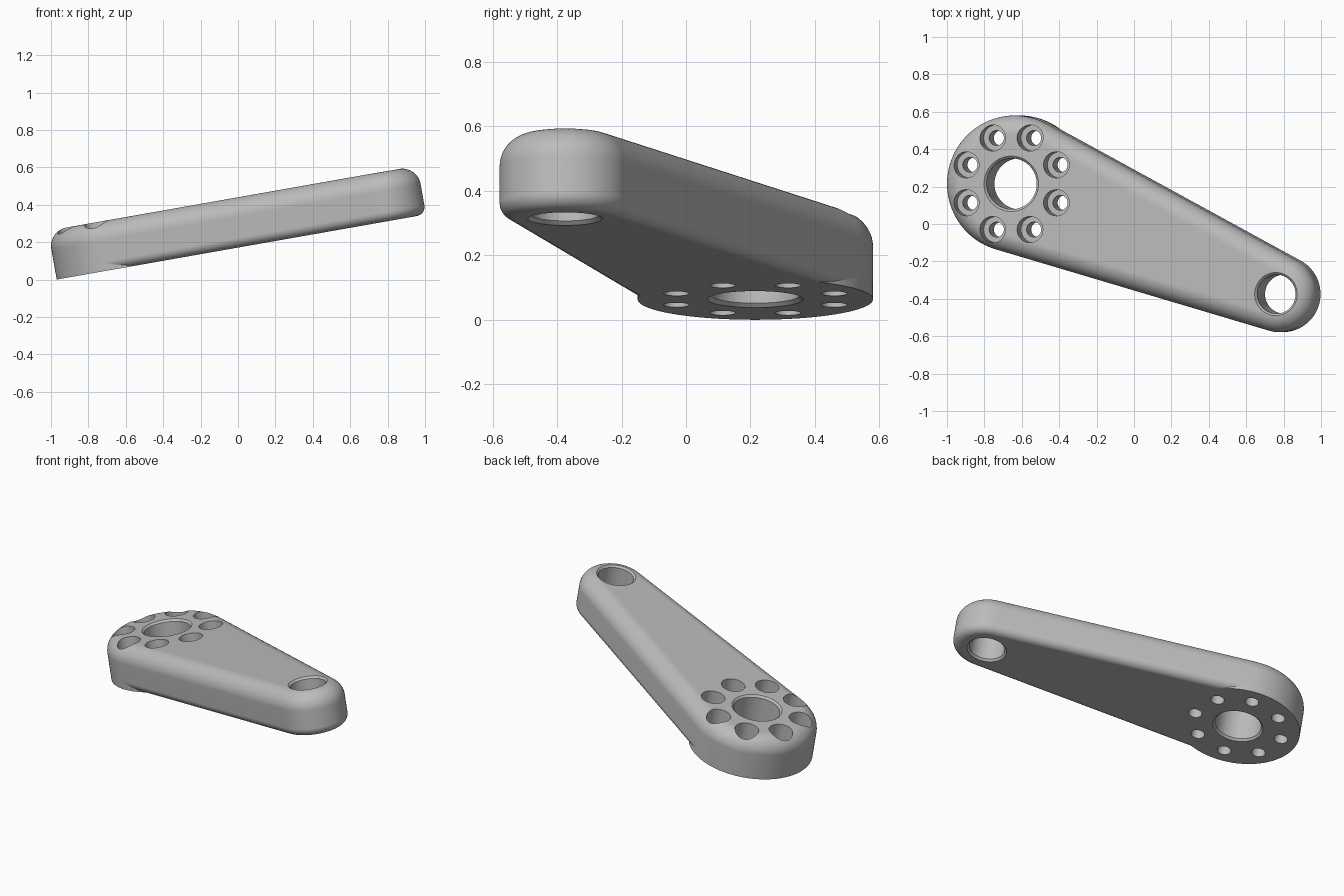
import bpy, bmesh, math
from mathutils import Matrix

cube = bpy.data.objects.get("Cube")
if cube:
    bpy.data.objects.remove(cube, do_unlink=True)

TILT = math.radians(10)
THICK = 0.265                      # arm thickness
BOSS_R, TIP_R = 0.365, 0.203       # end radii
TIP = (1.437, -0.59)               # tip centre, boss centre is the origin
TOP_FILLET, LOW_FILLET = 0.10, 0.05

grey = bpy.data.materials.new("plain_grey")
grey.use_nodes = True
grey.diffuse_color = (0.5, 0.5, 0.5, 1)
grey.node_tree.nodes["Principled BSDF"].inputs["Base Color"].default_value = (0.5, 0.5, 0.5, 1)


def loft(bm, rings):
    """Skin a stack of equal rings and cap both ends."""
    rows = [[bm.verts.new(p) for p in ring] for ring in rings]
    n = len(rows[0])
    for low, high in zip(rows, rows[1:]):
        for i in range(n):
            j = (i + 1) % n
            bm.faces.new((low[i], low[j], high[j], high[i]))
    bm.faces.new(rows[0][::-1])
    bm.faces.new(rows[-1])


def add_object(name, bm):
    bmesh.ops.recalc_face_normals(bm, faces=bm.faces)
    mesh = bpy.data.meshes.new(name)
    bm.to_mesh(mesh)
    bm.free()
    mesh.materials.append(grey)
    obj = bpy.data.objects.new(name, mesh)
    bpy.context.collection.objects.link(obj)
    return obj


# Outline tangent to both end circles
heading = math.atan2(TIP[1], TIP[0])
lean = math.acos((BOSS_R - TIP_R) / math.hypot(*TIP))
upper, lower = heading + lean, heading - lean


def outline(z, boss_r, tip_r, spread):
    """Boss arc (lengthened by spread where it stands proud of the arm), then tip arc."""
    pts = []
    start, end = upper - spread, lower + 2 * math.pi + spread
    for i in range(73):
        a = start + (end - start) * i / 72
        pts.append((boss_r * math.cos(a), boss_r * math.sin(a), z))
    for i in range(41):
        a = lower + (upper - lower) * i / 40
        pts.append((TIP[0] + tip_r * math.cos(a), TIP[1] + tip_r * math.sin(a), z))
    return pts


# Crank arm: lower edge rounded except on the boss, upper edge rounded all round
rings = []
for i in range(9):
    a = math.pi / 2 * i / 8
    inset = LOW_FILLET * (1 - math.sin(a))
    rings.append(outline(LOW_FILLET * (1 - math.cos(a)), BOSS_R, TIP_R - inset,
                         math.acos(min(1, (BOSS_R - inset) / BOSS_R))))
for i in range(13):
    a = math.pi / 2 * i / 12
    inset = TOP_FILLET * (1 - math.cos(a))
    rings.append(outline(THICK - TOP_FILLET * (1 - math.sin(a)),
                         BOSS_R - inset, TIP_R - inset, 0))
bm = bmesh.new()
loft(bm, rings)
arm = add_object("crank_arm", bm)


def drill(bm, x, y, profile, sides):
    """Turned cutter from (radius, height) pairs."""
    loft(bm, [[(x + r * math.cos(2 * math.pi * i / sides),
                y + r * math.sin(2 * math.pi * i / sides), z) for i in range(sides)]
              for r, z in profile])


def bevelled(r, c=0.012):
    return [(r + c, -0.05), (r + c, 0), (r, c), (r, THICK - c), (r + c, THICK), (r + c, THICK + 0.05)]


# Shaft hole, tip hole and ring of counterbored bolt holes
bm = bmesh.new()
drill(bm, 0, 0, bevelled(0.136), 64)
drill(bm, *TIP, bevelled(0.104), 48)
SEAT = THICK - 0.12
for k in range(8):
    a = math.radians(22.5 + 45 * k)
    drill(bm, 0.265 * math.cos(a), 0.265 * math.sin(a),
          [(0.04, -0.05), (0.04, SEAT), (0.07, SEAT), (0.07, THICK + 0.05)], 32)
cutter = add_object("hole_cutter", bm)
cutter.hide_render = True

bpy.ops.object.select_all(action="DESELECT")
bpy.context.view_layer.objects.active = arm
arm.select_set(True)
cut = arm.modifiers.new("holes", "BOOLEAN")
cut.operation, cut.solver, cut.object = "DIFFERENCE", "EXACT", cutter
bpy.ops.object.modifier_apply(modifier=cut.name)
bpy.data.objects.remove(cutter, do_unlink=True)

# Smooth fillets, crisp hole rims, flat broad faces
bpy.ops.object.shade_smooth_by_angle(angle=math.radians(30))
weighted = arm.modifiers.new("weighted_normals", "WEIGHTED_NORMAL")
weighted.keep_sharp = True

# Tilt so the boss rim rests on the ground
arm.matrix_world = (Matrix.Translation((-0.61, 0.215, BOSS_R * math.sin(TILT)))
                    @ Matrix.Rotation(-TILT, 4, "Y"))
